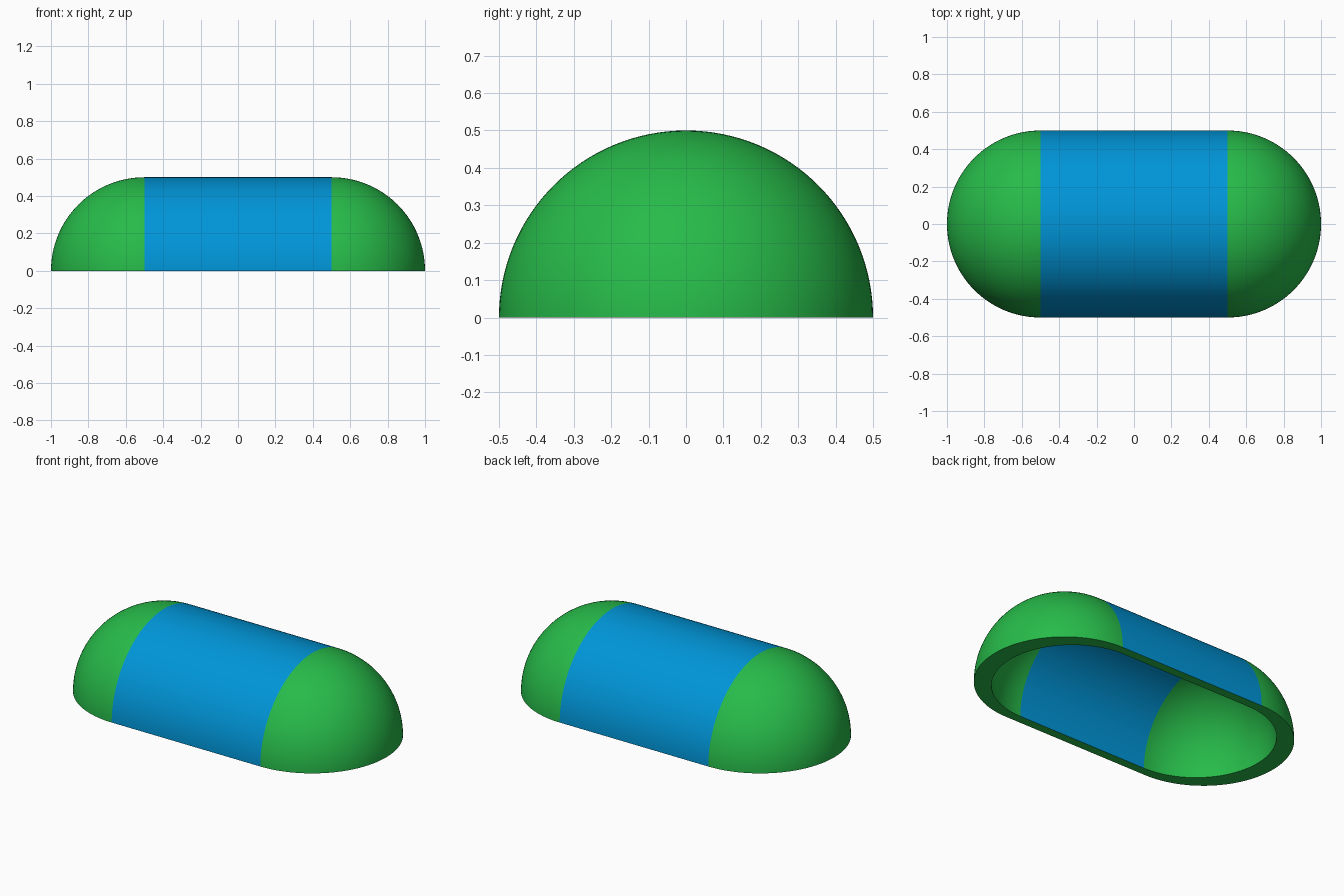
import bpy, bmesh, math

if "Cube" in bpy.data.objects:
    bpy.data.objects.remove(bpy.data.objects["Cube"])

RADIUS, HALF = 0.5, 0.5    # outer radius and half length of the straight part
CAVITY = 0.89              # the cavity is the outer shape scaled by this
SPIN = 64                  # steps around the half turn


def material(name, rgb):
    m = bpy.data.materials.new(name)
    m.diffuse_color = (*rgb, 1)
    m.use_nodes = True
    m.node_tree.nodes["Principled BSDF"].inputs["Base Color"].default_value = m.diffuse_color
    return m


green = material("green", (0.02, 0.497, 0.067))
blue = material("blue", (0.0, 0.303, 0.69))


def half_shell(name, profile, mat):
    """Sweep an (x, radius) profile and its scaled cavity half a turn about the x axis."""
    bm = bmesh.new()
    rings = []
    for i in range(SPIN + 1):
        a = math.pi * i / SPIN
        rings.append([[bm.verts.new((s * x, s * r * math.cos(a), s * r * math.sin(a)))
                       for s in (1, CAVITY)] for x, r in profile])
    # outer and inner walls
    for r0, r1 in zip(rings, rings[1:]):
        for j in range(len(profile) - 1):
            for s in (0, 1):
                bm.faces.new((r0[j][s], r0[j + 1][s], r1[j + 1][s], r1[j][s]))
    # flat green rim along the ground
    for ring in (rings[0], rings[-1]):
        for p, q in zip(ring, ring[1:]):
            bm.faces.new((p[0], q[0], q[1], p[1])).material_index = 1
    bmesh.ops.remove_doubles(bm, verts=bm.verts, dist=1e-5)
    bmesh.ops.recalc_face_normals(bm, faces=bm.faces)
    me = bpy.data.meshes.new(name)
    bm.to_mesh(me)
    bm.free()
    me.materials.append(mat)
    me.materials.append(green)
    ob = bpy.data.objects.new(name, me)
    bpy.context.collection.objects.link(ob)
    bpy.ops.object.select_all(action='DESELECT')
    ob.select_set(True)
    bpy.context.view_layer.objects.active = ob
    bpy.ops.object.shade_smooth_by_angle(angle=math.radians(30))


# straight middle
half_shell("middle_barrel", [(-HALF, RADIUS), (HALF, RADIUS)], blue)

# rounded ends
STEPS = 32
for name, side in (("left_cap", -1), ("right_cap", 1)):
    angles = [math.pi / 2 * k / STEPS for k in range(STEPS + 1)]
    half_shell(name, [(side * (HALF + RADIUS * math.sin(t)), RADIUS * math.cos(t))
                      for t in angles], green)
